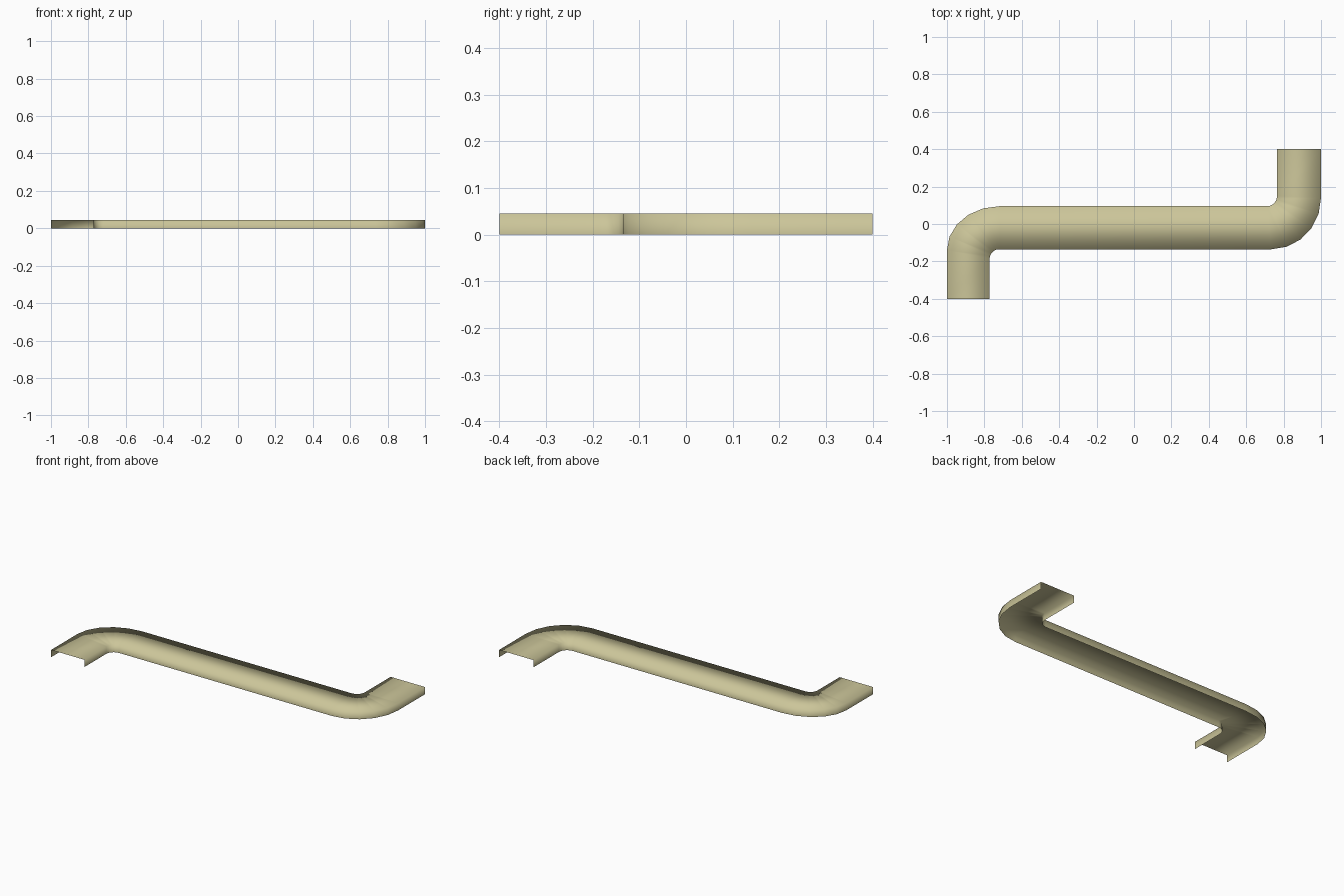
import bpy, bmesh, math

if "Cube" in bpy.data.objects:
    bpy.data.objects.remove(bpy.data.objects["Cube"])

HEIGHT = 0.045
STEPS = 5


def arc(cx, cy, rx, ry, a0, a1):
    """Points on an elliptical quarter bend, angles in degrees."""
    pts = []
    for i in range(STEPS + 1):
        a = math.radians(a0 + (a1 - a0) * i / STEPS)
        pts.append((cx + rx * math.cos(a), cy + ry * math.sin(a)))
    return pts


# Plan outline of the two side edges, followed from the front end to the back end
left_edge = ([(-1, -0.4)] + arc(-0.72, -0.14, 0.28, 0.235, 180, 90)
             + arc(0.71, 0.15, 0.055, 0.055, -90, 0) + [(0.765, 0.4)])
right_edge = ([(-0.772, -0.4)] + arc(-0.72, -0.185, 0.052, 0.05, 180, 90)
              + arc(0.735, 0.14, 0.265, 0.275, -90, 0) + [(1, 0.4)])

# Open channel: side wall, flat top, side wall
bm = bmesh.new()
rows = []
for (ax, ay), (bx, by) in zip(left_edge, right_edge):
    section = [(ax, ay, 0), (ax, ay, HEIGHT), (bx, by, HEIGHT), (bx, by, 0)]
    rows.append([bm.verts.new(p) for p in section])
for r0, r1 in zip(rows, rows[1:]):
    for k in range(3):
        face = bm.faces.new((r0[k], r0[k + 1], r1[k + 1], r1[k]))
        face.smooth = True
bm.normal_update()
if sum(f.normal.z for f in bm.faces) < 0:
    bmesh.ops.reverse_faces(bm, faces=bm.faces[:])

mesh = bpy.data.meshes.new("bent_channel")
bm.to_mesh(mesh)
bm.free()
channel = bpy.data.objects.new("bent_channel", mesh)
bpy.context.collection.objects.link(channel)

# Sandy khaki colour
mat = bpy.data.materials.new("khaki")
mat.diffuse_color = (0.60, 0.56, 0.32, 1)
mat.use_nodes = True
mat.node_tree.nodes["Principled BSDF"].inputs["Base Color"].default_value = mat.diffuse_color
mesh.materials.append(mat)
